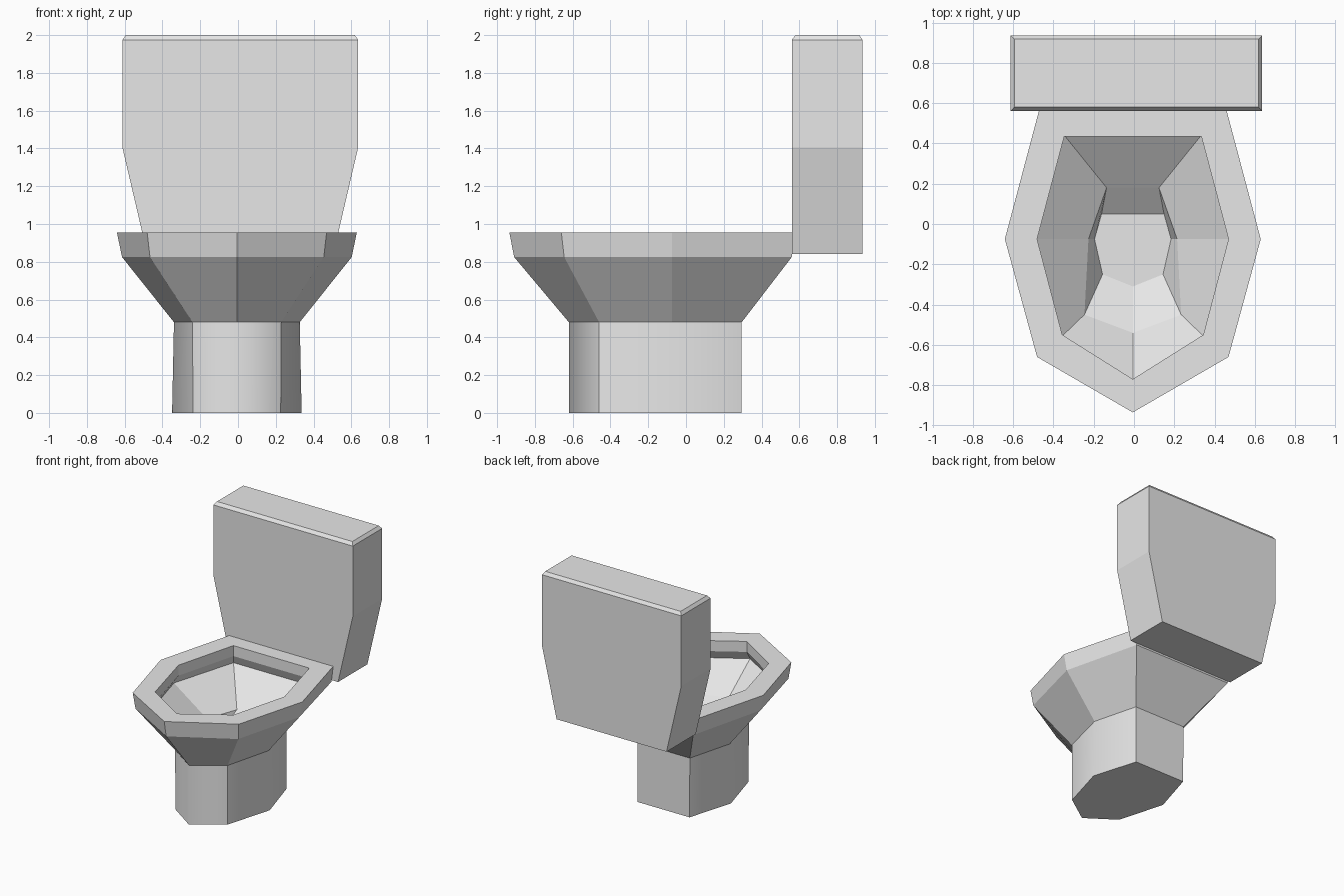
import bpy
import bmesh

cube = bpy.data.objects.get("Cube")
if cube:
    bpy.data.objects.remove(cube, do_unlink=True)

ceramic = bpy.data.materials.new("light_grey_ceramic")
ceramic.use_nodes = True
GREY = (0.8, 0.8, 0.8, 1)
ceramic.diffuse_color = GREY
ceramic.node_tree.nodes["Principled BSDF"].inputs["Base Color"].default_value = GREY


def heptagon(z, front, shoulder, side, back, cx=-0.006):
    """Seven-sided ring: front point, then mirrored shoulder, side and back pairs."""
    half = [shoulder, side, back]
    pts = [(cx, front, z)]
    pts += [(cx + x, y, z) for x, y in half]
    pts += [(cx - x, y, z) for x, y in reversed(half)]
    return pts


def rectangle(z, half_x, y0, y1, cx=0.012):
    return [(cx - half_x, y0, z), (cx + half_x, y0, z),
            (cx + half_x, y1, z), (cx - half_x, y1, z)]


def loft(name, rings, smooth_columns=()):
    """Skin the rings and cap both ends; chosen columns of edges are shaded smooth."""
    bm = bmesh.new()
    loops = [[bm.verts.new(p) for p in ring] for ring in rings]
    n = len(loops[0])
    for a, b in zip(loops, loops[1:]):
        for i in range(n):
            j = (i + 1) % n
            bm.faces.new((a[i], a[j], b[j], b[i]))
    bm.faces.new(loops[0][::-1])
    bm.faces.new(loops[-1])
    bmesh.ops.recalc_face_normals(bm, faces=bm.faces)
    if smooth_columns:
        for f in bm.faces:
            f.smooth = True
        for e in bm.edges:
            e.smooth = False
        for a, b in zip(loops, loops[1:]):
            for i in smooth_columns:
                bm.edges.get((a[i], b[i])).smooth = True
    mesh = bpy.data.meshes.new(name)
    bm.to_mesh(mesh)
    bm.free()
    obj = bpy.data.objects.new(name, mesh)
    bpy.context.collection.objects.link(obj)
    mesh.materials.append(ceramic)
    return obj


# Pedestal, rounded over its front point and its sides
loft("pedestal", [
    heptagon(0.0, -0.62, (0.232, -0.46), (0.343, -0.075), (0.232, 0.295)),
    heptagon(0.48, -0.62, (0.235, -0.46), (0.333, -0.075), (0.235, 0.295)),
], smooth_columns=(0, 2, 5))

# Bowl: outer flare, rim, undercut lip and hollow basin
loft("bowl", [
    heptagon(0.48, -0.62, (0.235, -0.46), (0.333, -0.075), (0.235, 0.295)),
    heptagon(0.825, -0.91, (0.46, -0.645), (0.608, -0.075), (0.45, 0.56)),
    heptagon(0.955, -0.935, (0.475, -0.66), (0.635, -0.075), (0.465, 0.565)),
    heptagon(0.955, -0.77, (0.35, -0.55), (0.475, -0.075), (0.34, 0.435)),
    heptagon(0.87, -0.77, (0.35, -0.55), (0.475, -0.075), (0.34, 0.435)),
    heptagon(0.80, -0.81, (0.375, -0.58), (0.515, -0.075), (0.36, 0.465)),
    heptagon(0.59, -0.54, (0.24, -0.45), (0.22, -0.075), (0.13, 0.18)),
    heptagon(0.49, -0.31, (0.15, -0.25), (0.19, -0.075), (0.155, 0.05)),
])

# Cistern with tapered lower half and chamfered top
loft("cistern", [
    rectangle(0.84, 0.492, 0.56, 0.935),
    rectangle(1.405, 0.624, 0.56, 0.935),
    rectangle(1.975, 0.624, 0.56, 0.935),
    rectangle(2.0, 0.606, 0.58, 0.917),
])
